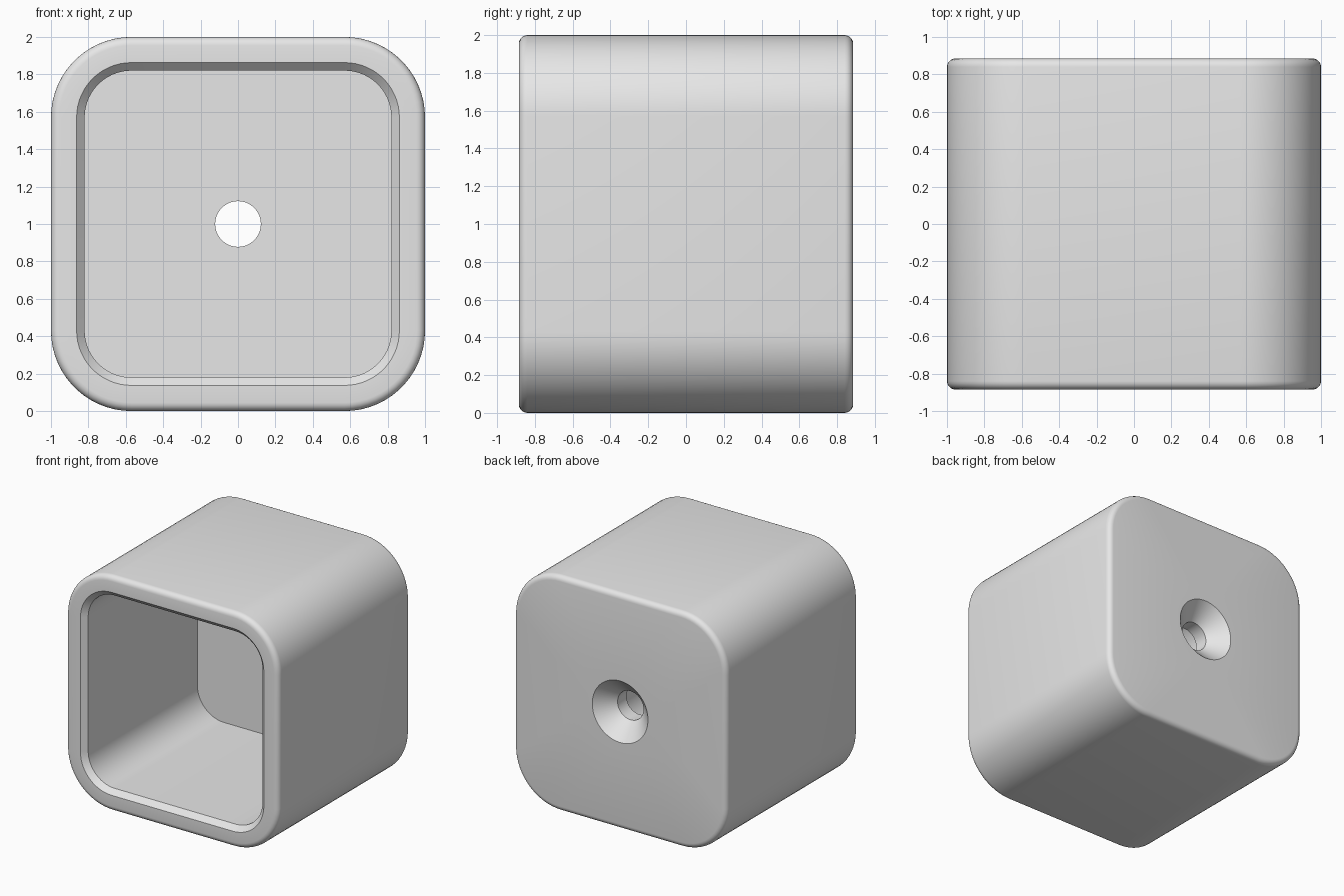
import bpy, bmesh, math

if "Cube" in bpy.data.objects:
    bpy.data.objects.remove(bpy.data.objects["Cube"])

CORNER = 16        # points per rounded corner
CENTRE = 0.57      # corner arc centres, shared by outer and inner walls
FRONT, BACK = -0.885, 0.885
FLOOR = 0.625      # inner face of the back wall
FILLET = 0.045


def rounded_square(bm, half, y):
    """Ring of verts: rounded square of given half width at depth y."""
    r, ring = half - CENTRE, []
    for c in range(4):
        cx = CENTRE * (1 if c in (0, 3) else -1)
        cz = CENTRE * (1 if c in (0, 1) else -1)
        for k in range(CORNER):
            a = math.pi / 2 * (c + k / (CORNER - 1))
            ring.append(bm.verts.new((cx + r * math.cos(a), y, 1 + cz + r * math.sin(a))))
    return ring


def circle(bm, r, y):
    """Ring with the same vert count, for the screw hole."""
    n = 4 * CORNER
    angles = [2 * math.pi * (i + 0.5) / n for i in range(n)]
    return [bm.verts.new((r * math.cos(a), y, 1 + r * math.sin(a))) for a in angles]


bm = bmesh.new()
rings = []
# countersunk hole, from the inside to the back face
rings += [circle(bm, 0.122, FLOOR), circle(bm, 0.122, BACK - 0.14), circle(bm, 0.262, BACK)]
# outer shell with rounded back and front edges
steps = [math.pi / 2 * i / 5 for i in range(6)]
for a in steps:
    rings.append(rounded_square(bm, 1 - FILLET * (1 - math.sin(a)), BACK - FILLET * (1 - math.cos(a))))
for a in reversed(steps):
    rings.append(rounded_square(bm, 1 - FILLET * (1 - math.sin(a)), FRONT + FILLET * (1 - math.cos(a))))
# chamfered mouth and cavity
rings += [rounded_square(bm, h, y) for h, y in ((0.863, FRONT), (0.82, FRONT + 0.043), (0.82, FLOOR))]

# bridge the rings into a closed loop
for i, a in enumerate(rings):
    b = rings[(i + 1) % len(rings)]
    for j in range(len(a)):
        k = (j + 1) % len(a)
        bm.faces.new((a[j], a[k], b[k], b[j]))
bmesh.ops.recalc_face_normals(bm, faces=bm.faces)

mesh = bpy.data.meshes.new("hollow_block")
bm.to_mesh(mesh)
bm.free()
block = bpy.data.objects.new("hollow_block", mesh)
bpy.context.collection.objects.link(block)

grey = bpy.data.materials.new("light grey")
grey.diffuse_color = (0.8, 0.8, 0.8, 1)
grey.use_nodes = True
grey.node_tree.nodes["Principled BSDF"].inputs["Base Color"].default_value = grey.diffuse_color
mesh.materials.append(grey)

bpy.context.view_layer.objects.active = block
block.select_set(True)
bpy.ops.object.shade_smooth_by_angle(angle=math.radians(30))
